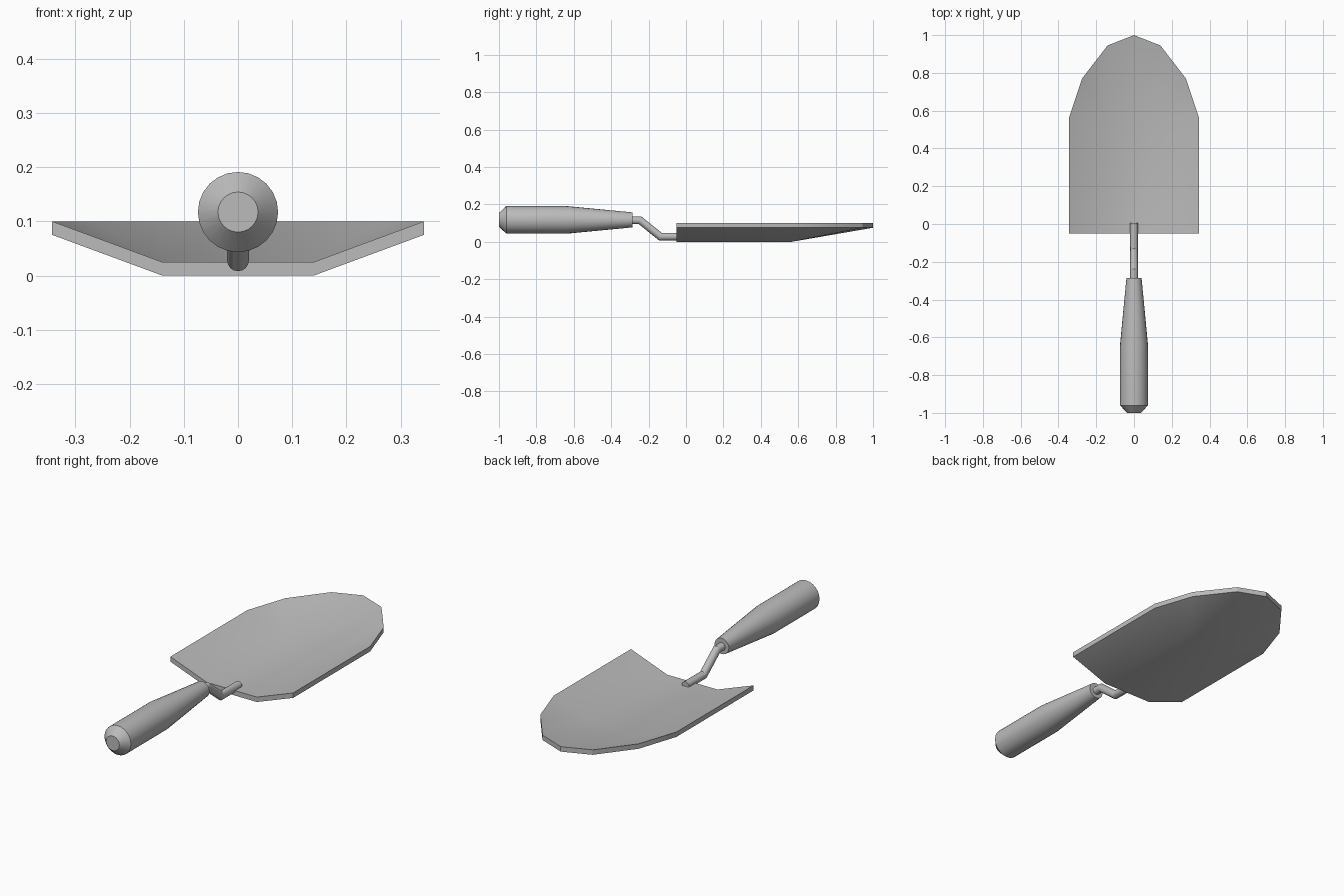
import bpy, bmesh
from math import sin, cos, pi, radians
from mathutils import Vector

cube = bpy.data.objects.get("Cube")
if cube:
    bpy.data.objects.remove(cube, do_unlink=True)

GREY = (0.5, 0.5, 0.5, 1)
steel = bpy.data.materials.new("plain grey")
steel.use_nodes = True
steel.diffuse_color = GREY
steel.node_tree.nodes["Principled BSDF"].inputs["Base Color"].default_value = GREY


def finish(bm, name):
    """Turn the bmesh into a smooth-shaded object with sharp edges kept."""
    bmesh.ops.recalc_face_normals(bm, faces=bm.faces)
    mesh = bpy.data.meshes.new(name)
    bm.to_mesh(mesh)
    bm.free()
    mesh.materials.append(steel)
    obj = bpy.data.objects.new(name, mesh)
    bpy.context.collection.objects.link(obj)
    bpy.ops.object.select_all(action='DESELECT')
    obj.select_set(True)
    bpy.context.view_layer.objects.active = obj
    bpy.ops.object.shade_smooth_by_angle(angle=radians(30))


def loft(name, stations, sides):
    """Round rod through (y, z, radius, mitre tilt in degrees) stations."""
    bm = bmesh.new()
    rings = []
    for y, z, r, tilt in stations:
        t = radians(tilt)
        up = Vector((0, -sin(t), cos(t))) * (r / cos(t))
        side = Vector((r, 0, 0))
        angles = [2 * pi * i / sides for i in range(sides)]
        rings.append([bm.verts.new(Vector((0, y, z)) + side * cos(a) + up * sin(a))
                      for a in angles])
    for a, b in zip(rings, rings[1:]):
        for i in range(sides):
            j = (i + 1) % sides
            bm.faces.new((a[i], a[j], b[j], b[i]))
    bm.faces.new(rings[0])
    bm.faces.new(rings[-1])
    finish(bm, name)


# Blade: flat floor, sloping sides and a nose rising to a level rim
FLOOR, RIM, THICK = 0, 0.075, 0.025
bm = bmesh.new()
mid = [bm.verts.new((0, y, z)) for y, z in ((-0.05, FLOOR), (0.565, FLOOR), (1, RIM))]
for s in (1, -1):
    fold = [bm.verts.new((s * 0.14, y, FLOOR)) for y in (-0.05, 0.565)]
    rim = [bm.verts.new((s * x, y, RIM)) for x, y in
           ((0.343, -0.05), (0.343, 0.565), (0.275, 0.77), (0.14, 0.945))]
    for face in ((mid[0], fold[0], fold[1], mid[1]),
                 (fold[0], rim[0], rim[1], fold[1]),
                 (fold[1], rim[1], rim[2]),
                 (fold[1], rim[2], rim[3]),
                 (mid[1], fold[1], rim[3], mid[2])):
        bm.faces.new(face if s > 0 else face[::-1])
extruded = bmesh.ops.extrude_face_region(bm, geom=bm.faces[:], use_keep_orig=True)
top = [v for v in extruded["geom"] if isinstance(v, bmesh.types.BMVert)]
bmesh.ops.translate(bm, verts=top, vec=(0, 0, THICK))
finish(bm, "blade")

# Cranked shank joining blade and handle
loft("shank", ((-0.32, 0.115, 0.02, 0), (-0.246, 0.115, 0.02, -20),
               (-0.138, 0.028, 0.02, -20), (0.005, 0.028, 0.02, 0)), 16)

# Tapered handle with a chamfered butt
loft("handle", ((-1, 0.117, 0.037, 0), (-0.96, 0.117, 0.074, 0),
                (-0.64, 0.117, 0.074, 0), (-0.285, 0.117, 0.04, 0)), 24)
